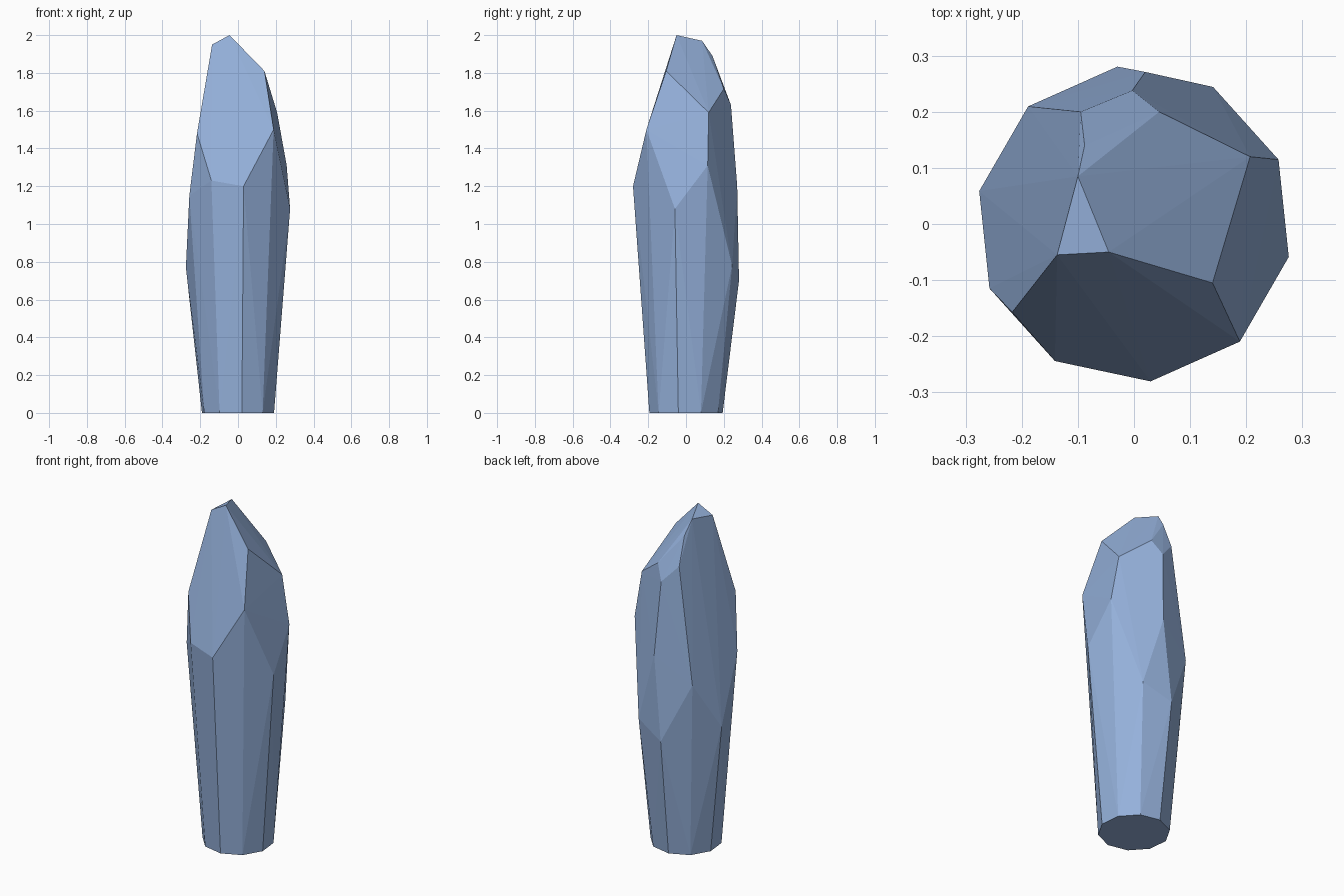
import bpy, bmesh, math

if "Cube" in bpy.data.objects:
    bpy.data.objects.remove(bpy.data.objects["Cube"])

R_BASE, R_WAIST = 0.195, 0.282

# Ten-sided shaft: every corner flares to the same radius at its own height
heights = [1.20, 1.50, 1.08, 1.31, 0.78, 0.70, 1.05, 0.77, 1.15, 1.23]
points = []
for i, h in enumerate(heights):
    a = math.radians(-84 + 36 * i)
    points.append((R_BASE * math.cos(a), R_BASE * math.sin(a), 0))
    points.append((R_WAIST * math.cos(a), R_WAIST * math.sin(a), h))

# Corners of the chipped tip
points += [
    (-0.045, -0.05, 2.0), (-0.137, -0.055, 1.95), (0.14, -0.105, 1.81),
    (-0.217, -0.157, 1.48), (-0.10, 0.085, 1.97), (-0.088, 0.14, 1.89),
    (0.045, 0.20, 1.715), (-0.095, 0.20, 1.73), (-0.003, 0.238, 1.63),
    (0.02, 0.271, 1.20), (0.207, 0.12, 1.59),
]

# Faceted skin around the corners
bm = bmesh.new()
for p in points:
    bm.verts.new(p)
res = bmesh.ops.convex_hull(bm, input=bm.verts[:])
loose = [v for v in bm.verts if not v.link_faces]
bmesh.ops.delete(bm, geom=loose, context='VERTS')
bmesh.ops.recalc_face_normals(bm, faces=bm.faces[:])

mesh = bpy.data.meshes.new("crystal_shard")
bm.to_mesh(mesh)
bm.free()

# Single blue-grey stone colour
mat = bpy.data.materials.new("blue grey crystal")
mat.diffuse_color = (0.30, 0.44, 0.71, 1)
mat.use_nodes = True
mat.node_tree.nodes["Principled BSDF"].inputs["Base Color"].default_value = mat.diffuse_color
mesh.materials.append(mat)
obj = bpy.data.objects.new("crystal_shard", mesh)
bpy.context.collection.objects.link(obj)
